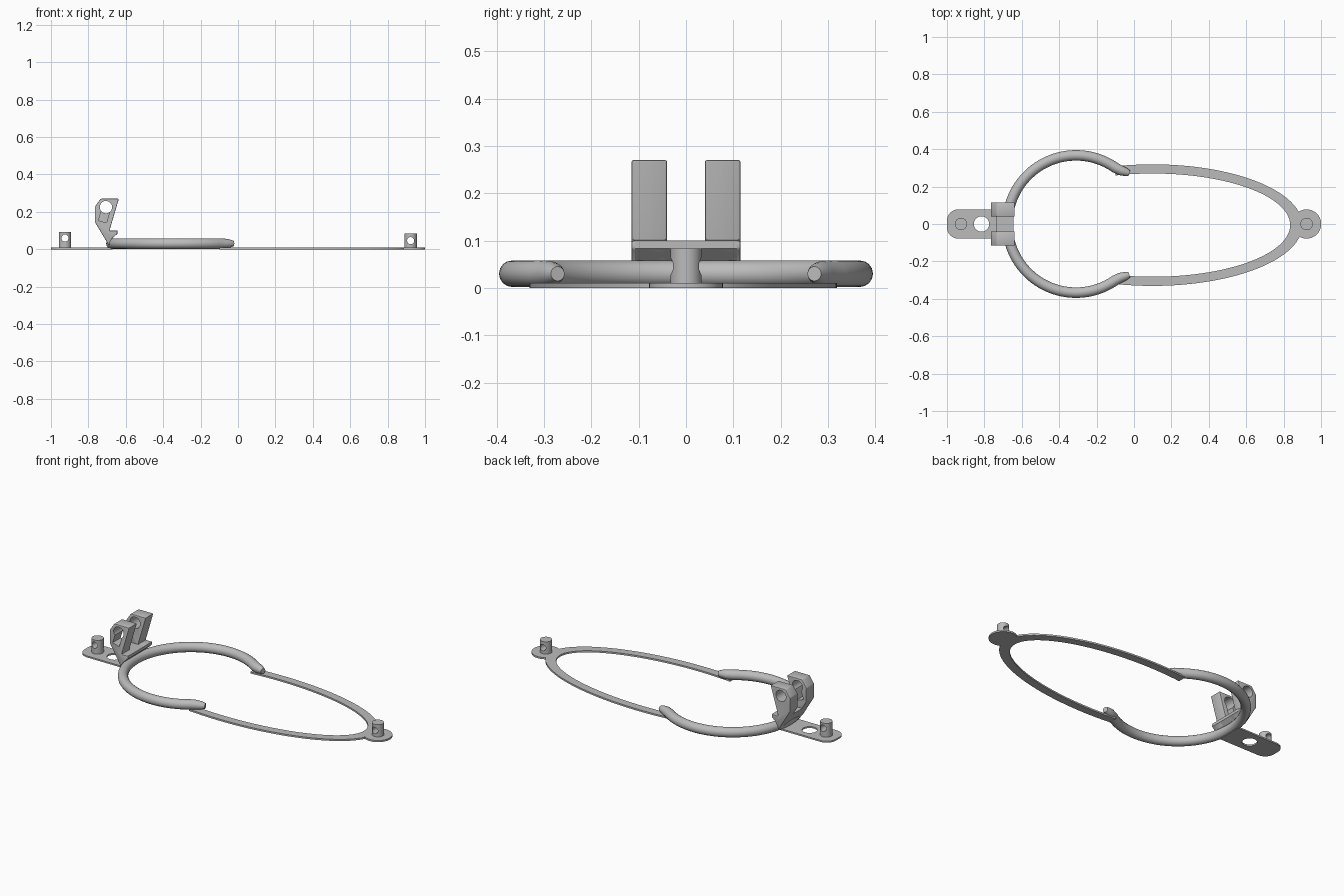
import bpy, bmesh
from math import sin, cos, pi, radians, acos

cube = bpy.data.objects.get("Cube")
if cube:
    bpy.data.objects.remove(cube, do_unlink=True)

grey = bpy.data.materials.new("satin grey")
grey.use_nodes = True
grey.diffuse_color = (0.5, 0.5, 0.5, 1)
grey.node_tree.nodes["Principled BSDF"].inputs["Base Color"].default_value = (0.5, 0.5, 0.5, 1)


def activate(obj):
    bpy.ops.object.select_all(action="DESELECT")
    obj.select_set(True)
    bpy.context.view_layer.objects.active = obj


def prism(name, outline, lo, hi, axis="z"):
    """Extrude a flat outline along z, or an x-z outline along y."""
    place = (lambda a, b, h: (a, b, h)) if axis == "z" else (lambda a, b, h: (a, h, b))
    bm = bmesh.new()
    rims = [[bm.verts.new(place(a, b, h)) for a, b in outline] for h in (lo, hi)]
    for rim in rims:
        bm.faces.new(rim)
    n = len(outline)
    for i in range(n):
        j = (i + 1) % n
        bm.faces.new((rims[0][i], rims[0][j], rims[1][j], rims[1][i]))
    bmesh.ops.recalc_face_normals(bm, faces=bm.faces)
    mesh = bpy.data.meshes.new(name)
    bm.to_mesh(mesh)
    bm.free()
    obj = bpy.data.objects.new(name, mesh)
    bpy.context.collection.objects.link(obj)
    mesh.materials.append(grey)
    return obj


def arc(cx, cy, rx, ry, start, end, steps):
    return [(cx + rx * cos(start + (end - start) * i / steps),
             cy + ry * sin(start + (end - start) * i / steps)) for i in range(steps + 1)]


def disc(cx, cy, r, steps=40):
    return arc(cx, cy, r, r, 0, 2 * pi, steps)[:-1]


def cut(obj, cutter):
    mod = obj.modifiers.new("cut", "BOOLEAN")
    mod.operation = "DIFFERENCE"
    mod.object = cutter
    activate(obj)
    bpy.ops.object.modifier_apply(modifier=mod.name)
    bpy.data.objects.remove(cutter, do_unlink=True)


def smooth(obj):
    activate(obj)
    bpy.ops.object.shade_smooth_by_angle(angle=radians(30))


# Long flat loop, open where it meets the tube
outer_end, inner_end = acos(-0.2 / 0.8), acos(-0.2 / 0.735)
band = (arc(0.1, -0.006, 0.8, 0.325, -outer_end, outer_end, 64)
        + arc(0.1, -0.006, 0.735, 0.276, inner_end, -inner_end, 64))
smooth(prism("flat_loop", band, 0, 0.01))
smooth(prism("loop_end_tab", disc(0.923, 0, 0.078), 0, 0.0102))

# Mounting plate with rounded outer corners and a screw hole
corner = 0.06
plate = ([(-0.67, -0.078), (-0.67, 0.078)]
         + arc(-1 + corner, 0.078 - corner, corner, corner, pi / 2, pi, 10)
         + arc(-1 + corner, corner - 0.078, corner, corner, pi, 1.5 * pi, 10))
mount = prism("mounting_plate", plate, 0, 0.009)
cut(mount, prism("screw_hole", disc(-0.815, 0, 0.041), -0.1, 0.1))
smooth(mount)

# Upright pins, cross-drilled
for name, x, top, hole_z in (("mount_pin", -0.925, 0.091, 0.06),
                             ("loop_pin", 0.923, 0.083, 0.046)):
    pin = prism(name, disc(x, 0, 0.033), 0.002, top)
    cut(pin, prism("pin_hole", disc(x, hole_z, 0.019, 28), -0.1, 0.1, "y"))
    smooth(pin)

# Round tube ring with tapered ends turned outward
centre, radius = -0.31, 0.367
path = arc(centre, 0, radius, radius, radians(55), radians(305), 80)
tip = [(-0.025, 0.271, 0.55), (-0.045, 0.278, 0.8), (-0.07, 0.286, 0.95)]
points = (tip + [(x, y, 1) for x, y in path]
          + [(x, -y, r) for x, y, r in reversed(tip)])
curve = bpy.data.curves.new("tube_ring", "CURVE")
curve.dimensions = "3D"
curve.bevel_depth = 0.028
curve.bevel_resolution = 6
curve.use_fill_caps = True
spline = curve.splines.new("POLY")
spline.points.add(len(points) - 1)
for p, (x, y, r) in zip(spline.points, points):
    p.co = (x, y, 0.03, 1)
    p.radius = r
curve.materials.append(grey)
ring = bpy.data.objects.new("tube_ring", curve)
bpy.context.collection.objects.link(ring)
activate(ring)
bpy.ops.object.convert(target="MESH")
smooth(bpy.context.view_layer.objects.active)

# Hinge bracket: crossbar and two leaning arms
foot = [(-0.645, 0.1), (-0.645, 0.083), (-0.675, 0.055), (-0.69, 0.02)]
prism("bracket_crossbar", [(-0.738, 0.1)] + foot, -0.108, 0.108, "y")
side = [(-0.735, 0.27), (-0.637, 0.27), (-0.687, 0.1)] + foot + [(-0.765, 0.145), (-0.765, 0.227)]
slot = [(-0.727, 0.215), (-0.685, 0.204), (-0.703, 0.142), (-0.746, 0.154)]
for name, lo, hi in (("right_arm", -0.115, -0.04), ("left_arm", 0.04, 0.115)):
    arm = prism(name, side, lo, hi, "y")
    bevel = arm.modifiers.new("soft edges", "BEVEL")
    bevel.width = 0.004
    bevel.segments = 2
    activate(arm)
    bpy.ops.object.modifier_apply(modifier=bevel.name)
    cut(arm, prism("pivot_hole", disc(-0.706, 0.225, 0.033), -0.2, 0.2, "y"))
    if name == "right_arm":
        cut(arm, prism("arm_slot", slot, -0.2, 0, "y"))
    smooth(arm)
